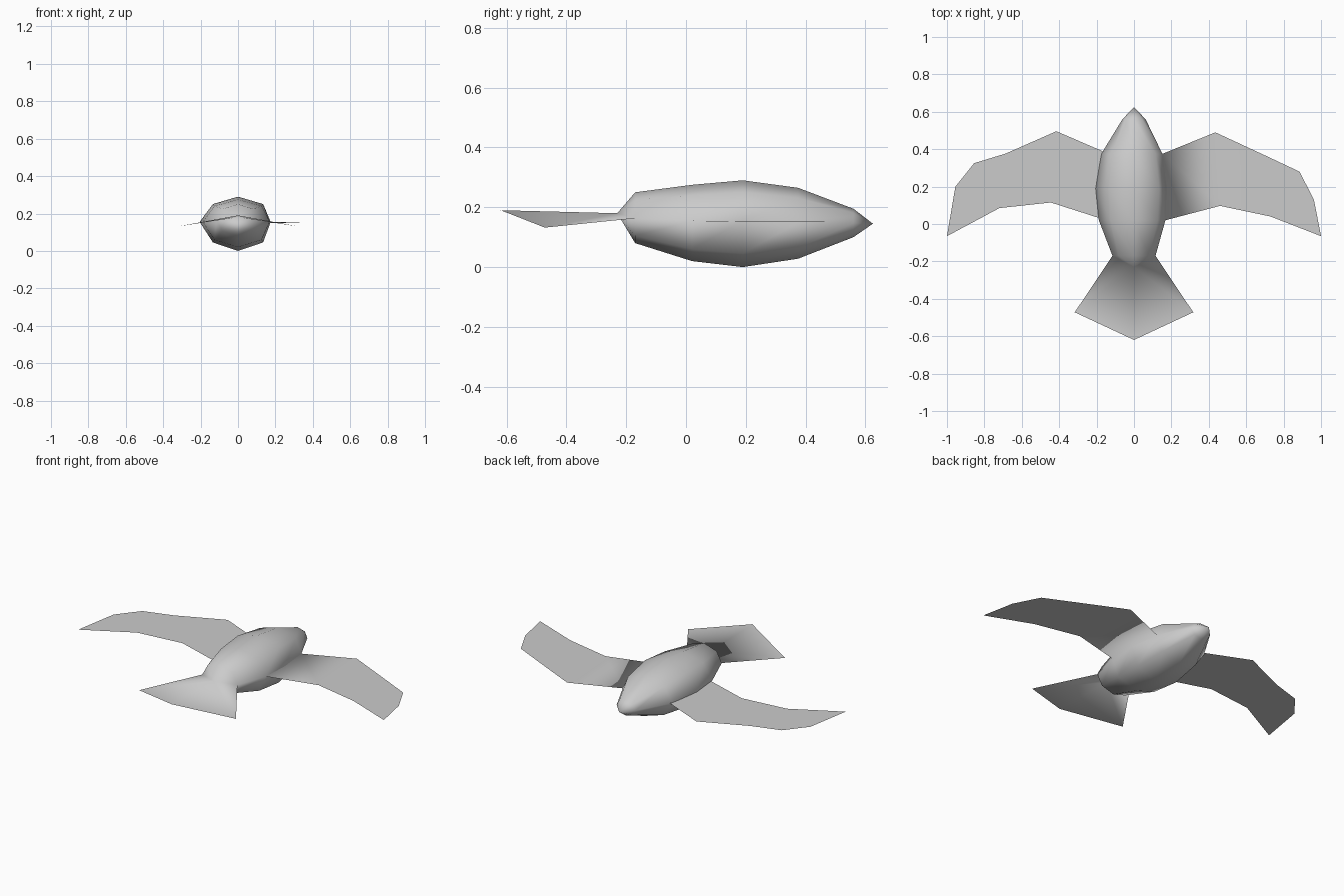
import bpy, bmesh, math

if "Cube" in bpy.data.objects:
    bpy.data.objects.remove(bpy.data.objects["Cube"])

grey = bpy.data.materials.new("plain grey")
grey.diffuse_color = (0.6, 0.6, 0.6, 1)
grey.use_nodes = True
grey.node_tree.nodes["Principled BSDF"].inputs["Base Color"].default_value = grey.diffuse_color
WING_Z = 0.152


def finish(bm, name, smooth):
    mesh = bpy.data.meshes.new(name)
    for f in bm.faces:
        f.smooth = smooth
    bm.to_mesh(mesh)
    bm.free()
    mesh.materials.append(grey)
    obj = bpy.data.objects.new(name, mesh)
    bpy.context.collection.objects.link(obj)
    return obj


def add_wing(bm, root, lead, trail, tip):
    """Flat strip of panels from the root pair outwards, closed by a tip panel."""
    pair = root
    for a, b in zip(lead, trail):
        new = [bm.verts.new((*p, WING_Z)) for p in (a, b)]
        bm.faces.new((pair[0], pair[1], new[1], new[0]))
        pair = new
    end = [bm.verts.new((*p, WING_Z)) for p in tip]
    bm.faces.new([pair[0], pair[1]] + end[::-1])


# body rings: y, left half width, right half width, bottom, side height, top
RINGS = [
    (-0.17, 0.115, 0.115, 0.08, 0.163, 0.25),
    (0.02, 0.188, 0.168, 0.02, 0.155, 0.275),
    (0.19, 0.205, 0.175, 0.0, 0.155, 0.29),
    (0.375, 0.175, 0.152, 0.028, 0.15, 0.265),
    (0.56, 0.062, 0.062, 0.10, 0.147, 0.195),
]
bm = bmesh.new()
rings = []
for y, left, right, low, mid, high in RINGS:
    ring = []
    for i in range(8):
        c, s = math.cos(i * math.pi / 4), math.sin(i * math.pi / 4)
        # only the side points differ left to right
        w = right if i == 0 else left if i == 4 else (left + right) / 2
        h = high - mid if s > 0 else mid - low
        ring.append(bm.verts.new((w * c, y, mid + h * s)))
    rings.append(ring)
rump = bm.verts.new((0, -0.23, 0.18))
beak = bm.verts.new((0, 0.625, 0.145))
for i in range(8):
    j = (i + 1) % 8
    for a, b in zip(rings, rings[1:]):
        bm.faces.new((a[i], b[i], b[j], a[j]))
    bm.faces.new((rump, rings[0][i], rings[0][j]))
    bm.faces.new((beak, rings[-1][j], rings[-1][i]))
bmesh.ops.recalc_face_normals(bm, faces=bm.faces[:])

# tail fan, folded along the middle and joined to the body
tail_tip = bm.verts.new((0, -0.62, 0.19))
tail_right = bm.verts.new((0.317, -0.472, 0.132))
tail_left = bm.verts.new((-0.317, -0.472, 0.132))
bm.faces.new((rump, tail_tip, tail_right, rings[0][0]))
bm.faces.new((rump, rings[0][4], tail_left, tail_tip))

# right wing, joined to the body side
add_wing(bm, [rings[3][0], rings[1][0]],
         [(0.435, 0.49), (0.70, 0.367)], [(0.46, 0.097), (0.73, 0.04)],
         [(0.885, 0.28), (0.962, 0.13), (1.0, -0.065)])
for f in bm.faces[-3:]:
    f.normal_update()
    if f.normal.z < 0:
        f.normal_flip()
finish(bm, "body_tail_and_right_wing", True)

# left wing, a separate flat sheet
bm = bmesh.new()
root = [bm.verts.new((x, y, WING_Z)) for x, y in ((-0.165, 0.388), (-0.18, 0.03))]
add_wing(bm, root,
         [(-0.415, 0.496), (-0.685, 0.377)], [(-0.445, 0.115), (-0.72, 0.085)],
         [(-0.855, 0.325), (-0.955, 0.2), (-1.0, -0.065)])
for f in bm.faces:
    f.normal_update()
    if f.normal.z < 0:
        f.normal_flip()
finish(bm, "left_wing", False)
